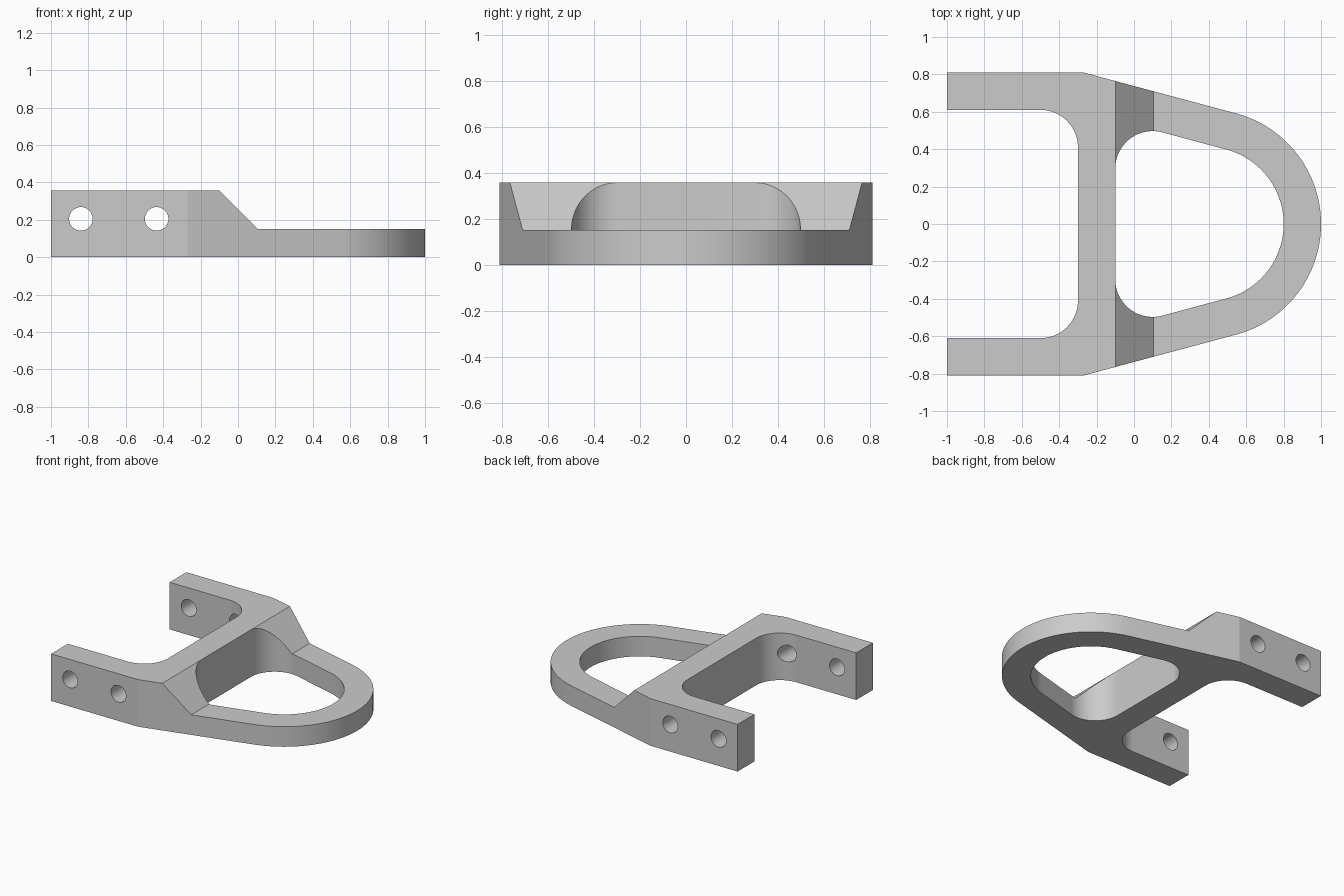
import bpy, bmesh, math
from mathutils import Vector, Matrix

cube = bpy.data.objects.get("Cube")
if cube:
    bpy.data.objects.remove(cube, do_unlink=True)

HEIGHT, LOW = 0.357, 0.152        # block height, loop height
R_OUT, R_IN, FILLET = 0.612, 0.412, 0.2
TAPER = math.radians(15)
CX = 1 - R_OUT                    # centre of the rounded nose

grey = bpy.data.materials.new("plain grey")
grey.use_nodes = True
colour = (0.6, 0.6, 0.6, 1)
grey.diffuse_color = colour
grey.node_tree.nodes["Principled BSDF"].inputs["Base Color"].default_value = colour


def arc(cx, cy, r, a0, a1, n=32):
    """Points on an arc, angles in degrees."""
    steps = [math.radians(a0 + (a1 - a0) * i / n) for i in range(n + 1)]
    return [(cx + r * math.cos(a), cy + r * math.sin(a)) for a in steps]


def mirrored(half):
    """Close a half outline by mirroring it across y = 0."""
    return half + [(x, -y) for x, y in reversed(half) if abs(y) > 1e-6]


def prism(name, points, place, direction):
    """Extrude a flat outline into a solid."""
    bm = bmesh.new()
    face = bm.faces.new([bm.verts.new(place(u, v)) for u, v in points])
    out = bmesh.ops.extrude_face_region(bm, geom=[face])
    verts = [g for g in out["geom"] if isinstance(g, bmesh.types.BMVert)]
    bmesh.ops.translate(bm, verts=verts, vec=Vector(direction))
    bmesh.ops.recalc_face_normals(bm, faces=bm.faces)
    return add_object(name, bm)


def add_object(name, bm):
    mesh = bpy.data.meshes.new(name)
    bm.to_mesh(mesh)
    bm.free()
    mesh.materials.append(grey)
    obj = bpy.data.objects.new(name, mesh)
    bpy.context.collection.objects.link(obj)
    return obj


def cut(target, cutter):
    """Subtract the cutter, then discard it."""
    cutter.hide_render = True
    mod = target.modifiers.new("cut", "BOOLEAN")
    mod.operation, mod.solver, mod.object = "DIFFERENCE", "EXACT", cutter
    bpy.context.view_layer.objects.active = target
    bpy.ops.object.modifier_apply(modifier=mod.name)
    bpy.data.objects.remove(cutter, do_unlink=True)


# Bracket body: rounded nose, tapered sides, two arms and a filleted rear notch
half = arc(CX, 0, R_OUT, 0, 75, 40)
half += [(-0.27, 0.81), (-1, 0.81), (-1, 0.61)]
half += arc(-0.3 - FILLET, 0.61 - FILLET, FILLET, 90, 0)
bracket = prism("bracket_body", mirrored(half),
                lambda u, v: (u, v, 0), (0, 0, HEIGHT))

# D-shaped opening inside the loop, with filleted rear corners
fx = -0.1 + FILLET
offset = CX * math.sin(TAPER) + R_IN
fy = (offset - FILLET - fx * math.sin(TAPER)) / math.cos(TAPER)
opening = arc(CX, 0, R_IN, 0, 75, 40) + arc(fx, fy, FILLET, 75, 180)
cut(bracket, prism("opening_cutter", mirrored(opening),
                   lambda u, v: (u, v, -0.5), (0, 0, 1.5)))

# Sloped step down to the thin loop
step = [(-0.3, HEIGHT + 0.2), (-0.1 - 0.2, HEIGHT + 0.2), (0.105, LOW),
        (1.5, LOW), (1.5, HEIGHT + 0.2)][1:]
cut(bracket, prism("step_cutter", step,
                   lambda u, v: (u, -1.5, v), (0, 3, 0)))

# Bolt holes through both arms
for x in (-0.84, -0.435):
    bm = bmesh.new()
    bmesh.ops.create_cone(
        bm, cap_ends=True, segments=64, radius1=0.063, radius2=0.063, depth=3,
        matrix=Matrix.Translation((x, 0, 0.205)) @ Matrix.Rotation(math.pi / 2, 4, "X"))
    cut(bracket, add_object("hole_cutter", bm))

# Smooth the curved walls, keep the edges crisp
bpy.ops.object.select_all(action="DESELECT")
bracket.select_set(True)
bpy.context.view_layer.objects.active = bracket
bpy.ops.object.shade_smooth_by_angle(angle=math.radians(10))
